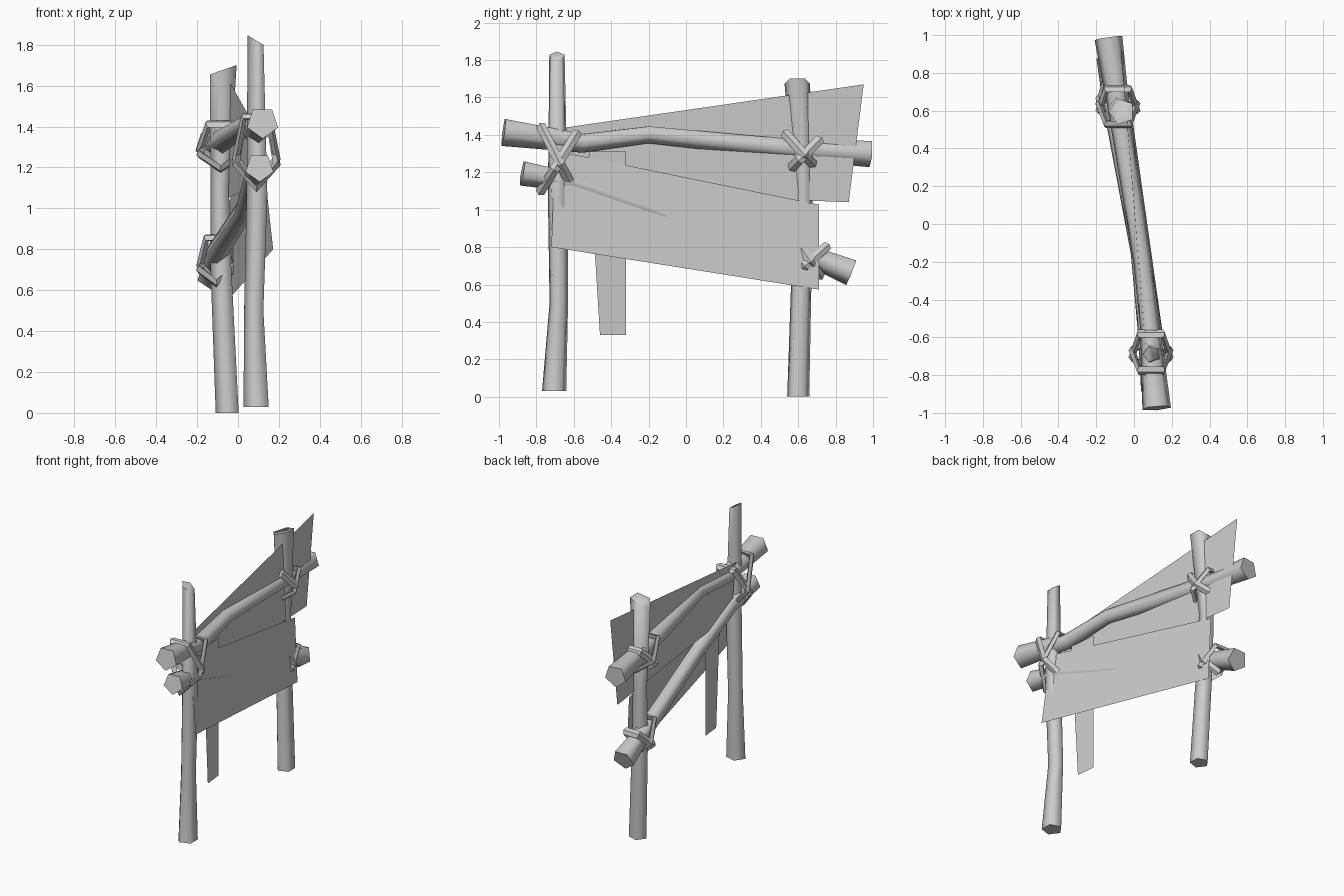
import bpy, bmesh, math
from mathutils import Vector, Matrix

if "Cube" in bpy.data.objects:
    bpy.data.objects.remove(bpy.data.objects["Cube"], do_unlink=True)

GREY = (0.6, 0.6, 0.6, 1)
grey = bpy.data.materials.new("plain grey")
grey.use_nodes = True
grey.diffuse_color = GREY
grey.node_tree.nodes["Principled BSDF"].inputs["Base Color"].default_value = GREY


def finish(bm, name, smooth_angle=None):
    mesh = bpy.data.meshes.new(name)
    bm.to_mesh(mesh)
    bm.free()
    mesh.materials.append(grey)
    obj = bpy.data.objects.new(name, mesh)
    bpy.context.collection.objects.link(obj)
    if smooth_angle:
        bpy.ops.object.select_all(action='DESELECT')
        obj.select_set(True)
        bpy.context.view_layer.objects.active = obj
        bpy.ops.object.shade_smooth_by_angle(angle=math.radians(smooth_angle))
    return obj


def log(name, path, side, phase, flat=False, slant=0, sides=5):
    """Rough pole through (x, y, z, radius) points; slant tilts its top cut."""
    bm = bmesh.new()
    pts = [Vector(p[:3]) for p in path]
    rings = []
    for i, p in enumerate(pts):
        t = (pts[min(i + 1, len(pts) - 1)] - pts[max(i - 1, 0)]).normalized()
        if flat:
            t = Vector((0, 0, 1))
        u = Vector(side).cross(t).normalized()
        v = t.cross(u)
        ring = []
        for k in range(sides):
            a = math.radians(phase) + math.tau * k / sides
            co = p + path[i][3] * (u * math.cos(a) + v * math.sin(a))
            if i == len(pts) - 1:
                co.z += slant * (co.x - p.x)
            ring.append(bm.verts.new(co))
        rings.append(ring)
    for a, b in zip(rings, rings[1:]):
        for k in range(sides):
            n = (k + 1) % sides
            bm.faces.new((a[k], a[n], b[n], b[k]))
    bm.faces.new(rings[0][::-1])
    bm.faces.new(rings[-1])
    bmesh.ops.recalc_face_normals(bm, faces=bm.faces)
    finish(bm, name, 75)


def sheet(name, corners):
    bm = bmesh.new()
    bm.faces.new([bm.verts.new(c) for c in corners])
    finish(bm, name)


def rope(name, centre, half_x, half_len, angle, phase):
    """Five-sided loop with a diamond section, tilted about the x axis."""
    bm = bmesh.new()
    rings = []
    for k in range(5):
        a = math.radians(phase) + math.tau * k / 5
        out = Vector((math.cos(a), math.sin(a), 0))
        mid = Vector((out.x * half_x, out.y * half_len, 0))
        offsets = (out * 0.015, Vector((0, 0, 0.026)), out * -0.025, Vector((0, 0, -0.026)))
        rings.append([bm.verts.new(mid + o) for o in offsets])
    for k in range(5):
        a, b = rings[k], rings[(k + 1) % 5]
        for j in range(4):
            n = (j + 1) % 4
            bm.faces.new((a[j], b[j], b[n], a[n]))
    bmesh.ops.recalc_face_normals(bm, faces=bm.faces)
    bm.transform(Matrix.Translation(centre) @ Matrix.Rotation(math.radians(angle), 4, 'X'))
    finish(bm, name)


# Upright posts
log("front_post", [(0.095, -0.705, 0.03, 0.068), (0.082, -0.68, 0.5, 0.052),
                   (0.098, -0.685, 1.07, 0.056), (0.09, -0.69, 1.82, 0.043)],
    (0, 1, 0), 36, True, -0.6)
log("back_post", [(-0.047, 0.6, 0, 0.062), (-0.08, 0.62, 0.75, 0.056),
                  (-0.085, 0.63, 1.1, 0.05), (-0.065, 0.595, 1.68, 0.072)],
    (0, 1, 0), 36, True, 0.35)

# Rails across the posts
log("upper_rail", [(0.12, -0.975, 1.42, 0.08), (0.085, -0.55, 1.36, 0.055),
                   (0.045, -0.2, 1.405, 0.05), (-0.08, 0.6, 1.325, 0.06),
                   (-0.135, 0.985, 1.305, 0.078)], (0, 0, 1), -90)
log("lower_rail", [(0.105, -0.875, 1.2, 0.072), (0.075, -0.6, 1.15, 0.055),
                   (0.03, -0.15, 0.99, 0.05), (-0.11, 0.62, 0.775, 0.055),
                   (-0.125, 0.885, 0.67, 0.078)], (0, 0, 1), -90)

# Thin boards
sheet("lower_panel", [(0.172, -0.72, 0.8), (-0.03, 0.71, 0.573),
                      (-0.05, 0.71, 1.027), (0.115, -0.7, 1.315)])
sheet("upper_panel", [(0.06, -0.6, 1.1), (-0.07, 0.87, 1.04),
                      (-0.07, 0.95, 1.67), (0.06, -0.64, 1.44)])
sheet("hanging_slat", [(0.085, -0.46, 0.33), (0.07, -0.32, 0.33),
                       (0.07, -0.32, 1.31), (0.09, -0.52, 1.31)])

# Crossed rope lashings: centre, half width, half length, two tilts
lashings = {
    "front": ((0.09, -0.685, 1.285), 0.11, 0.21, (-63, 58)),
    "upper_back": ((-0.085, 0.62, 1.31), 0.11, 0.145, (-48, 45)),
    "lower_back": ((-0.105, 0.655, 0.745), 0.09, 0.145, (-56, 42)),
}
for place, (centre, half_x, half_len, tilts) in lashings.items():
    for n, tilt in enumerate(tilts):
        shift = Vector((0, -0.015 + 0.03 * n, 0.015 - 0.03 * n))
        rope(f"{place}_rope_{n + 1}", Vector(centre) + shift, half_x, half_len, tilt, 90 + 180 * n)
